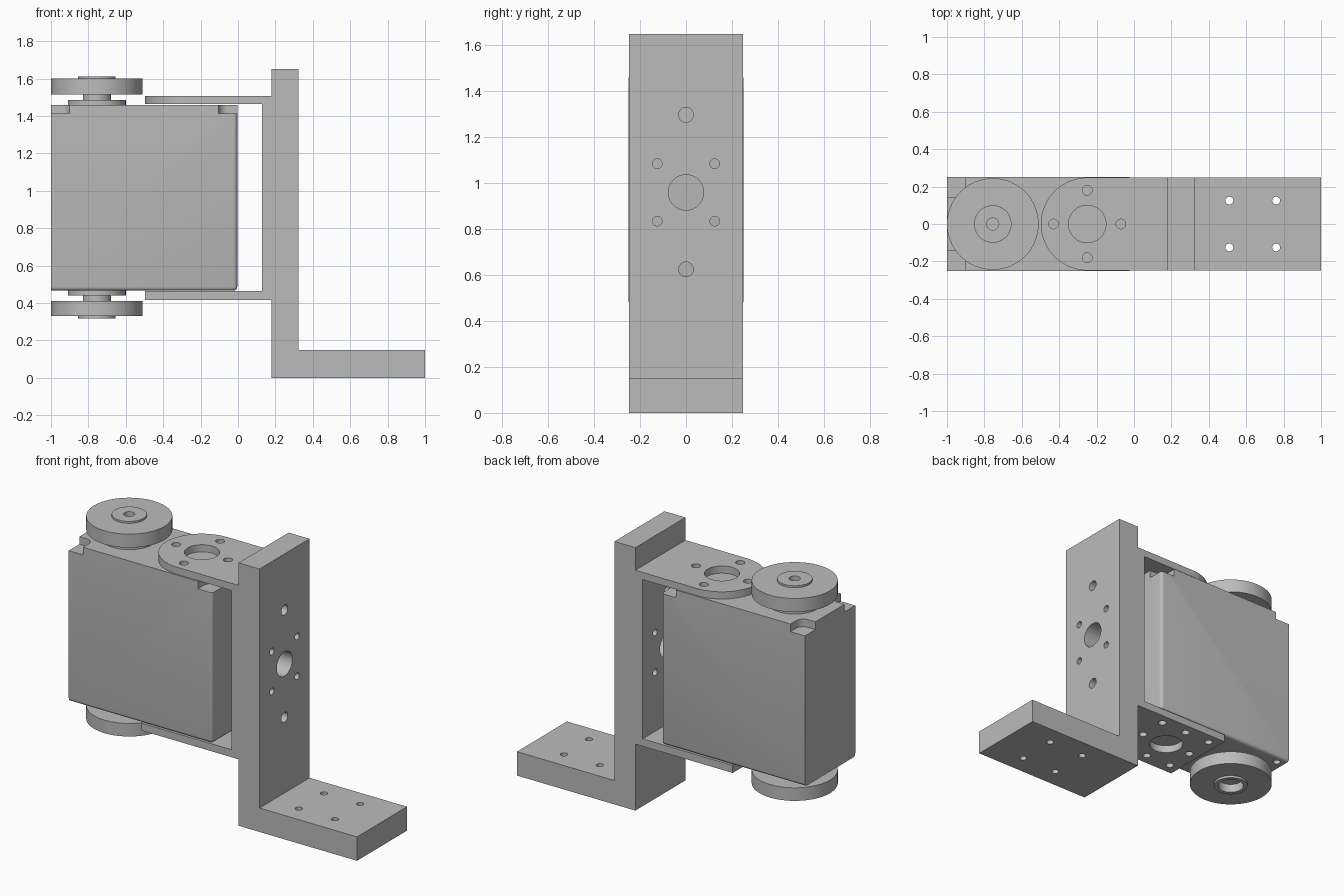
import bpy, bmesh, math
from mathutils import Matrix, Vector

if "Cube" in bpy.data.objects:
    bpy.data.objects.remove(bpy.data.objects["Cube"])

grey = bpy.data.materials.new("grey metal")
grey.diffuse_color = (0.5, 0.5, 0.5, 1)
grey.use_nodes = True
grey.node_tree.nodes["Principled BSDF"].inputs["Base Color"].default_value = grey.diffuse_color

# Axis maps: a profile drawn in two axes is extruded along the third
AXES = {
    "z": lambda a, b, h: (a, b, h),
    "y": lambda a, b, h: (a, h, b),
    "x": lambda a, b, h: (h, a, b),
}


def finish(name, bm):
    bmesh.ops.recalc_face_normals(bm, faces=bm.faces)
    me = bpy.data.meshes.new(name)
    bm.to_mesh(me)
    bm.free()
    me.materials.append(grey)
    ob = bpy.data.objects.new(name, me)
    bpy.context.collection.objects.link(ob)
    return ob


def add_prism(bm, pts, axis, lo, hi):
    f = AXES[axis]
    low = [bm.verts.new(f(a, b, lo)) for a, b in pts]
    top = [bm.verts.new(f(a, b, hi)) for a, b in pts]
    bm.faces.new(low)
    bm.faces.new(top)
    n = len(pts)
    for i in range(n):
        j = (i + 1) % n
        bm.faces.new((low[i], low[j], top[j], top[i]))


def circle(a, b, r, n=32):
    return [(a + r * math.cos(2 * math.pi * i / n),
             b + r * math.sin(2 * math.pi * i / n)) for i in range(n)]


def prism(name, pts, axis, lo, hi):
    bm = bmesh.new()
    add_prism(bm, pts, axis, lo, hi)
    return finish(name, bm)


def select(ob):
    bpy.ops.object.select_all(action="DESELECT")
    ob.select_set(True)
    bpy.context.view_layer.objects.active = ob


def cut(ob, shapes):
    """Subtract prisms given as (outline, axis, low, high)."""
    bm = bmesh.new()
    for s in shapes:
        add_prism(bm, *s)
    tool = finish("cutter", bm)
    mod = ob.modifiers.new("cut", "BOOLEAN")
    mod.operation, mod.solver, mod.object = "DIFFERENCE", "EXACT", tool
    select(ob)
    bpy.ops.object.modifier_apply(modifier=mod.name)
    bpy.data.objects.remove(tool)


def smooth(ob):
    select(ob)
    bpy.ops.object.shade_smooth_by_angle(angle=math.radians(30))


def lathe(name, cx, profile, n=64):
    """Spin an (r, z) profile about the vertical axis at x = cx."""
    bm = bmesh.new()
    rings = []
    for r, z in profile:
        if r == 0:
            rings.append([bm.verts.new((cx, 0, z))] * n)
        else:
            rings.append([bm.verts.new((x, y, z)) for x, y in circle(cx, 0, r, n)])
    for a, b in zip(rings, rings[1:]):
        for i in range(n):
            j = (i + 1) % n
            bm.faces.new(list(dict.fromkeys((a[i], a[j], b[j], b[i]))))
    ob = finish(name, bm)
    smooth(ob)
    return ob


W = 0.248  # half width of the brackets

# L-shaped mounting bracket with wall and foot holes
wall_holes = [(0, 0.96, 0.077), (0, 0.625, 0.032), (0, 1.298, 0.032)]
wall_holes += [(y, z, 0.021) for y in (-0.125, 0.125) for z in (0.835, 1.085)]
bracket = prism("mounting_bracket",
                [(0.178, 0), (1, 0), (1, 0.15), (0.323, 0.15), (0.323, 1.65), (0.178, 1.65)],
                "y", -W, W)
cut(bracket, [(circle(a, b, r), "x", 0.1, 0.4) for a, b, r in wall_holes]
    + [(circle(x, y, 0.021), "z", -0.1, 0.3) for x in (0.51, 0.76) for y in (-0.125, 0.125)])
smooth(bracket)

# U-shaped yoke: back plate, rounded top arm, square bottom arm
back = prism("yoke_back", [(-W, 0.417), (W, 0.417), (W, 1.508), (-W, 1.508)], "x", 0.127, 0.178)
cut(back, [(circle(a, b, r), "x", 0.05, 0.3) for a, b, r in wall_holes])
smooth(back)

arc = [(-0.25 + W * math.cos(t), W * math.sin(t))
       for t in (math.pi / 2 + math.pi * i / 40 for i in range(41))]
top_arm = prism("yoke_top_arm", [(0.127, W)] + arc + [(0.127, -W)], "z", 1.463, 1.508)
cross = [(-0.43, 0), (-0.07, 0), (-0.25, 0.18), (-0.25, -0.18)]
cut(top_arm, [(circle(-0.25, 0, 0.1, 48), "z", 1.4, 1.6)]
    + [(circle(x, y, 0.026), "z", 1.4, 1.6) for x, y in cross])
smooth(top_arm)

low_arm = prism("yoke_bottom_arm", [(0.127, W), (-0.498, W), (-0.498, -W), (0.127, -W)],
                "z", 0.417, 0.464)
grid = [(-0.25 + 0.18 * i, 0.18 * j) for i in (-1, 0, 1) for j in (-1, 0, 1) if i or j]
cut(low_arm, [(circle(-0.25, 0, 0.1, 48), "z", 0.3, 0.5)]
    + [(circle(x, y, 0.024), "z", 0.3, 0.5) for x, y in grid])
smooth(low_arm)

# Motor housing, rounded along the bottom and the inner vertical edges
bm = bmesh.new()
add_prism(bm, [(-1, -0.25), (-0.004, -0.25), (-0.004, 0.25), (-1, 0.25)], "z", 0.466, 1.46)


def is_round(e):
    m = (e.verts[0].co + e.verts[1].co) / 2
    return m.z < 1.4 and m.x > -0.9


bmesh.ops.bevel(bm, geom=[e for e in bm.edges if is_round(e)], offset=0.02,
                segments=4, profile=0.5, affect="EDGES")
housing = finish("motor_housing", bm)


def notch(sx, sy):
    """Corner pocket outline with a rounded inner corner."""
    cx = -0.502 + sx * 0.448
    cy = sy * 0.195
    pts = [(cx + sx * 0.1, cy - sy * 0.05)]
    pts += [(cx - sx * 0.05 * math.sin(t), cy - sy * 0.05 * math.cos(t))
            for t in (math.pi / 2 * i / 8 for i in range(9))]
    pts += [(cx - sx * 0.05, cy + sy * 0.1), (cx + sx * 0.1, cy + sy * 0.1)]
    return pts


corners = [(sx, sy) for sx in (-1, 1) for sy in (-1, 1)]
cut(housing, [(notch(sx, sy), "z", 1.412, 1.55) for sx, sy in corners]
    + [(circle(-0.502 + sx * 0.448, sy * 0.195, 0.022, 24), "z", 0.4, 0.54) for sx, sy in corners])
smooth(housing)

# Output horn on top and idler horn below, each with collar, neck, disc and hub
lathe("top_horn", -0.755, [(0, 1.455), (0.155, 1.455), (0.155, 1.485), (0.075, 1.485),
                           (0.075, 1.515), (0.245, 1.515), (0.245, 1.6), (0.1, 1.6),
                           (0.1, 1.612), (0.032, 1.612), (0.032, 1.56), (0, 1.56)])
lathe("bottom_horn", -0.755, [(0, 0.47), (0.155, 0.47), (0.155, 0.44), (0.075, 0.44),
                              (0.075, 0.412), (0.245, 0.412), (0.245, 0.33), (0.1, 0.33),
                              (0.1, 0.316), (0.075, 0.316), (0.075, 0.37), (0, 0.37)])
